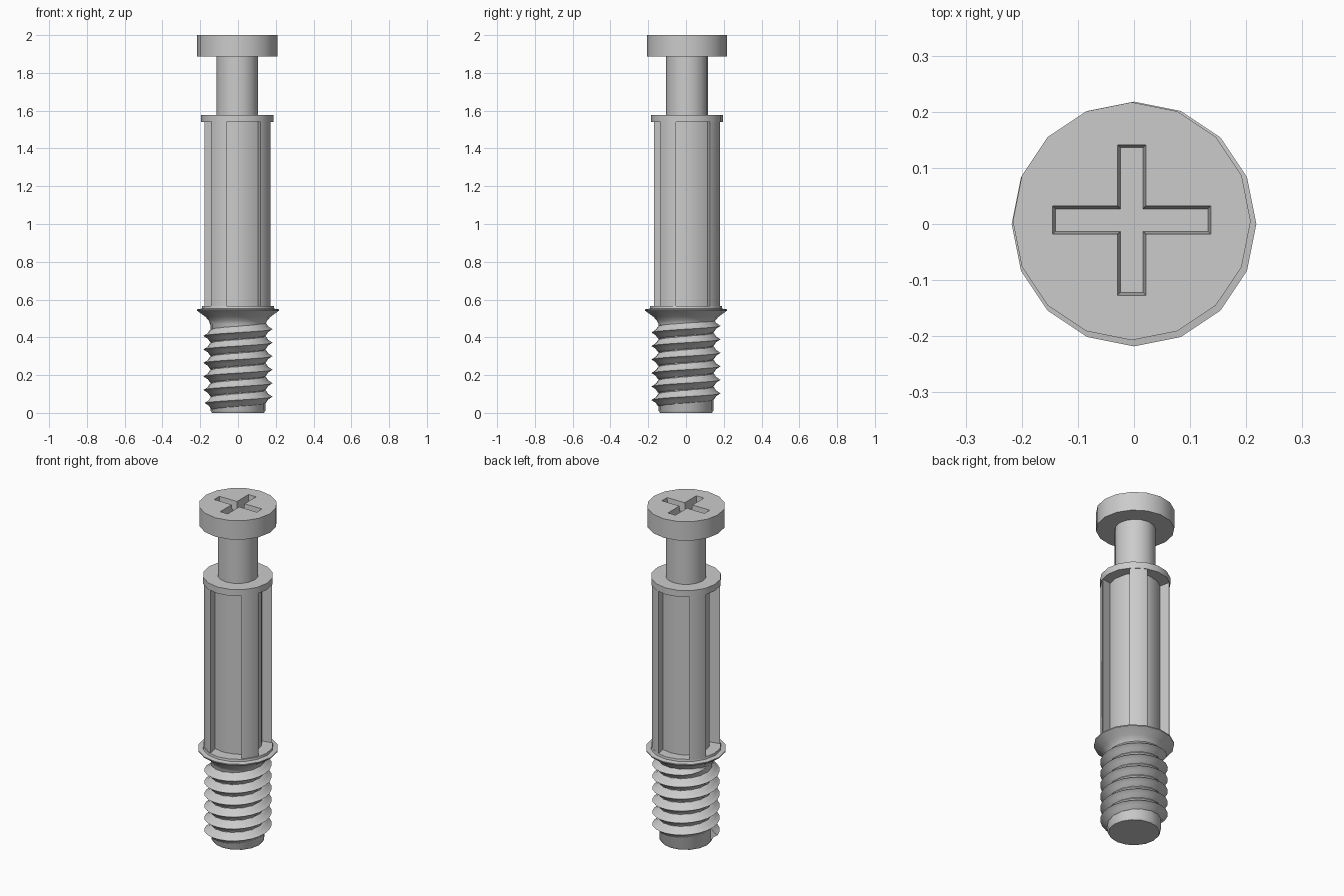
import bpy, bmesh
from math import cos, sin, pi, radians
from mathutils import Vector

if "Cube" in bpy.data.objects:
    bpy.data.objects.remove(bpy.data.objects["Cube"])

CX, CY = -0.004, 0.005      # upper half sits slightly off the thread axis


def finish(name, bm, loc=(0, 0, 0)):
    bmesh.ops.remove_doubles(bm, verts=bm.verts, dist=1e-6)
    bmesh.ops.recalc_face_normals(bm, faces=bm.faces)
    me = bpy.data.meshes.new(name)
    bm.to_mesh(me)
    bm.free()
    ob = bpy.data.objects.new(name, me)
    ob.location = loc
    bpy.context.collection.objects.link(ob)
    return ob


def smooth(ob, angle=32):
    bpy.ops.object.select_all(action='DESELECT')
    ob.select_set(True)
    bpy.context.view_layer.objects.active = ob
    bpy.ops.object.shade_smooth_by_angle(angle=radians(angle))


def loft(bm, rings):
    # closed solid through equal-length rings, capped at both ends
    loops = [[bm.verts.new(p) for p in r] for r in rings]
    n = len(loops[0])
    for a, b in zip(loops, loops[1:]):
        for i in range(n):
            j = (i + 1) % n
            bm.faces.new((a[i], a[j], b[j], b[i]))
    bm.faces.new(loops[0])
    bm.faces.new(loops[-1])


def lathe(name, profile, n=16, loc=(0, 0, 0)):
    bm = bmesh.new()
    loft(bm, [[(r * cos(2 * pi * i / n), r * sin(2 * pi * i / n), z)
               for i in range(n)] for r, z in profile])
    return finish(name, bm, loc)


# Threaded shank core with flared flange and seat disc
shank = lathe("shank_and_flange", [
    (0.138, 0), (0.145, 0.012), (0.145, 0.47), (0.155, 0.49), (0.174, 0.51),
    (0.218, 0.542), (0.218, 0.548), (0.192, 0.552), (0.19, 0.565)])
smooth(shank)

# Helical thread, right handed, sharp crest, last turn runs out into the flange
PITCH, T0, T1, STEP = 0.0715, 195, 2340, 15
SECTION = [(0.14, -0.0355), (0.149, -0.031), (0.16, -0.015), (0.183, 0),
           (0.16, 0.015), (0.149, 0.031), (0.14, 0.0355)]
rings = []
for t in range(T0, T1 + 1, STEP):
    z0 = 0.05 + PITCH * (t - 180) / 360
    fade = min(1, (T1 - t) / 60 + 0.15)
    a = radians(t)
    ring = []
    for r, dz in SECTION:
        r = 0.14 + (r - 0.14) * fade
        ring.append((r * cos(a), r * sin(a), z0 + dz))
    rings.append(ring)
bm = bmesh.new()
loft(bm, rings)
smooth(finish("screw_thread", bm), 50)

# Sixteen-sided body with four recessed panels, each three sides wide
R, MARGIN, DEPTH = 0.187, 0.18, 0.06


def on_rim(deg, r=R):
    return Vector((r * cos(radians(deg)), r * sin(radians(deg))))


section = []
for q in range(4):
    b = -90 + 90 * q
    v = [on_rim(b + d) for d in (-22.5, 0, 22.5, 45)]
    p = [v[0].lerp(v[1], MARGIN), v[1], v[2], v[3].lerp(v[2], MARGIN)]
    inward = on_rim(b + 11.25, -DEPTH)
    section += [v[0], p[0]] + [x + inward for x in p] + [p[3], v[3]]
bm = bmesh.new()
loft(bm, [[(x, y, z) for x, y in section] for z in (0.56, 1.545)])
smooth(finish("panelled_body", bm, (CX + 0.001, CY, 0)))

# Collar, neck and head
head = lathe("collar_neck_head", [
    (0.191, 1.539), (0.191, 1.578), (0.111, 1.578), (0.111, 1.887),
    (0.212, 1.887), (0.212, 2.0)], loc=(CX, CY, 0))

# Cross slot cut into the head with slightly tapered walls
W, LX, LY = 0.025, 0.141, 0.134


def cross(inset, z):
    w, lx, ly = W - inset, LX - inset, LY - inset
    pts = []
    for q in range(4):
        c, s = round(cos(q * pi / 2)), round(sin(q * pi / 2))
        l = ly if q % 2 else lx
        pts += [(x * c - y * s, x * s + y * c, z)
                for x, y in ((l, -w), (l, w), (w, w))]
    return pts


bm = bmesh.new()
loft(bm, [cross(0.005, 1.945), cross(0, 2.0), cross(-0.001, 2.02)])
cutter = finish("slot_cutter", bm, (CX, CY + 0.002, 0))
mod = head.modifiers.new("slot", 'BOOLEAN')
mod.operation = 'DIFFERENCE'
mod.solver = 'EXACT'
mod.object = cutter
bpy.context.view_layer.update()
bpy.context.view_layer.objects.active = head
bpy.ops.object.modifier_apply(modifier="slot")
bpy.data.objects.remove(cutter)
smooth(head)
